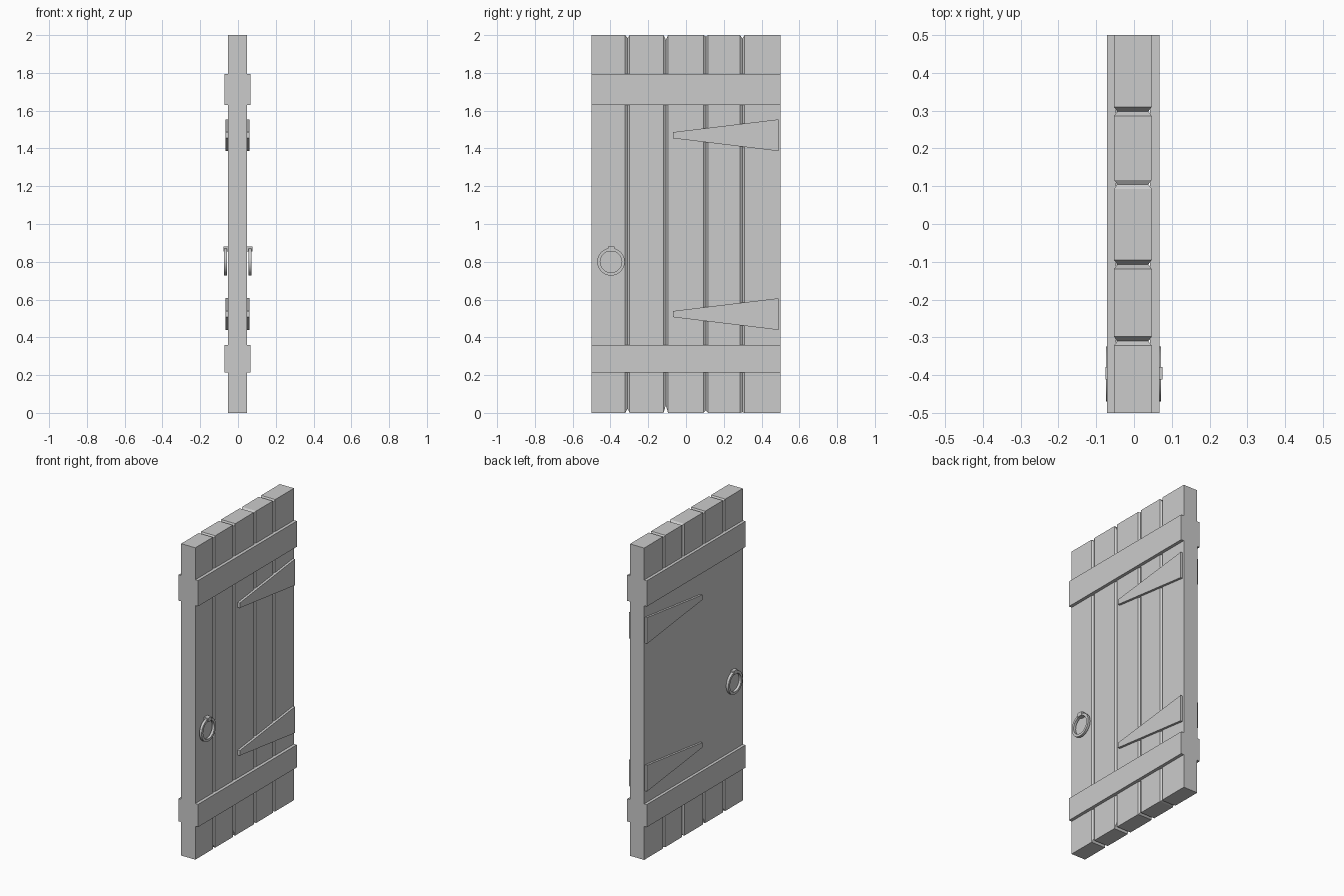
import bpy, bmesh, math

if "Cube" in bpy.data.objects:
    bpy.data.objects.remove(bpy.data.objects["Cube"])

BACK, FRONT = -0.053, 0.047          # faces of the plank panel along x


def finish(name, bm, smooth=False):
    bmesh.ops.recalc_face_normals(bm, faces=bm.faces)
    me = bpy.data.meshes.new(name)
    bm.to_mesh(me)
    bm.free()
    ob = bpy.data.objects.new(name, me)
    bpy.context.collection.objects.link(ob)
    if smooth:
        bpy.ops.object.select_all(action='DESELECT')
        ob.select_set(True)
        bpy.context.view_layer.objects.active = ob
        bpy.ops.object.shade_smooth_by_angle(angle=math.radians(35))
    return ob


def slab(name, outline, x0, x1):
    """Extrude a (y, z) outline from x0 to x1."""
    bm = bmesh.new()
    face = bm.faces.new([bm.verts.new((x0, y, z)) for y, z in outline])
    ext = bmesh.ops.extrude_face_region(bm, geom=[face])
    verts = [v for v in ext['geom'] if isinstance(v, bmesh.types.BMVert)]
    bmesh.ops.translate(bm, verts=verts, vec=(x1 - x0, 0, 0))
    return finish(name, bm)


def rect(y0, y1, z0, z1):
    return [(y0, z0), (y1, z0), (y1, z1), (y0, z1)]


def loft(bm, rings, closed=False):
    n = len(rings)
    for i in range(n if closed else n - 1):
        a, b = rings[i], rings[(i + 1) % n]
        for k in range(4):
            j = (k + 1) % 4
            bm.faces.new((a[k], a[j], b[j], b[k]))


# Planks: one lofted panel with V grooves and chipped ends at each seam
seams = [(-0.31, 0.016, 0.022), (-0.107, 0.025, 0.04),
         (0.105, 0.008, 0.012), (0.298, 0.018, 0.004)]
stations = [(-0.5, 0, 0, 0)]
for y, top, bottom in seams:
    stations += [(y - 0.012, 0, 0, 0), (y, 0.009, top, bottom), (y + 0.012, 0, 0, 0)]
stations.append((0.5, 0, 0, 0))
bm = bmesh.new()
rings = [[bm.verts.new(p) for p in ((BACK + c, y, b), (FRONT - c, y, b),
                                    (FRONT - c, y, 2 - t), (BACK + c, y, 2 - t))]
         for y, c, t, b in stations]
loft(bm, rings)
bm.faces.new(rings[0])
bm.faces.new(rings[-1])
finish("planks", bm)

# Flat middle panel on the rear face
slab("rear_panel", rect(-0.5, 0.5, 0.36, 1.63), BACK - 0.0005, BACK + 0.02)

# Fittings repeated on both faces: (label, direction, face, batten, hinge, ring centre, bracket)
sides = [("front", 1, FRONT, 0.067, 0.062, 0.063, 0.076),
         ("rear", -1, BACK, -0.072, -0.067, -0.066, -0.076)]
for label, s, face, batten, hinge, ring_x, bracket in sides:
    root = face - s * 0.005
    # Cross battens
    slab(label + "_upper_batten", rect(-0.5, 0.5, 1.63, 1.795), root, batten)
    slab(label + "_lower_batten", rect(-0.5, 0.5, 0.215, 0.36), root, batten)
    # Tapered strap hinges
    for part, z in (("upper", 1.47), ("lower", 0.523)):
        slab(f"{label}_{part}_hinge",
             [(0.49, z - 0.084), (0.49, z + 0.084), (-0.07, z + 0.016), (-0.07, z - 0.016)],
             root, hinge)
    # Pull ring and its bracket
    bm = bmesh.new()
    rings = []
    for i in range(32):
        a = math.tau * i / 32
        rings.append([bm.verts.new((ring_x + dx, -0.397 + r * math.cos(a), 0.8 + r * math.sin(a)))
                      for dx, r in ((-0.008, 0.057), (0.008, 0.057), (0.008, 0.073), (-0.008, 0.073))])
    loft(bm, rings, True)
    finish(label + "_pull_ring", bm, True)
    slab(label + "_ring_bracket", rect(-0.412, -0.378, 0.855, 0.88), root, bracket)
